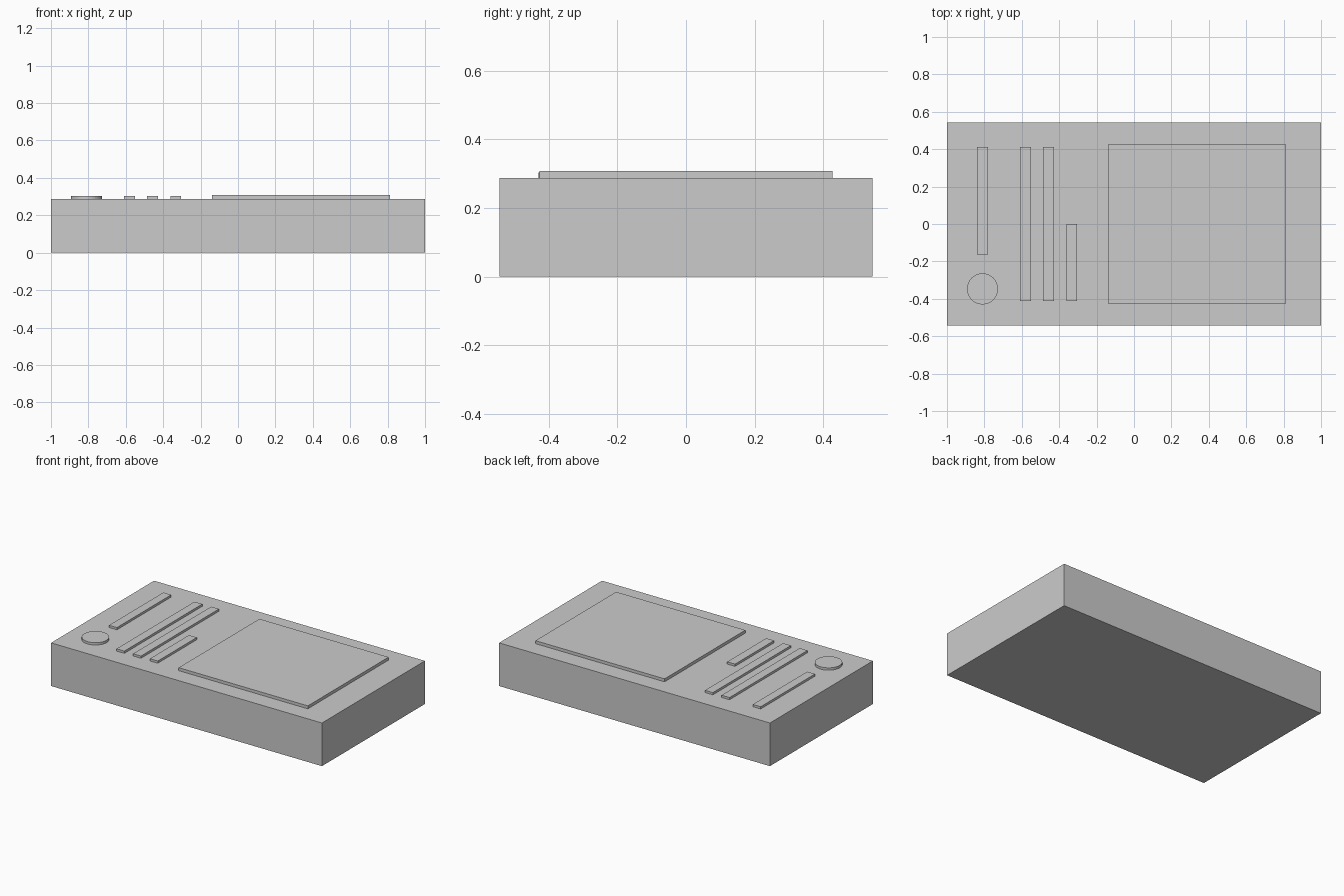
import bpy
import bmesh
from mathutils import Matrix, Vector

if "Cube" in bpy.data.objects:
    bpy.data.objects.remove(bpy.data.objects["Cube"])

TOP = 0.288  # height of the main body


def finish(name, bm):
    mesh = bpy.data.meshes.new(name)
    bm.to_mesh(mesh)
    bm.free()
    obj = bpy.data.objects.new(name, mesh)
    bpy.context.collection.objects.link(obj)
    return obj


def box(name, x, y, z):
    """Box from (min, max) ranges on each axis."""
    bm = bmesh.new()
    size = Vector((x[1] - x[0], y[1] - y[0], z[1] - z[0]))
    centre = Vector((sum(x), sum(y), sum(z))) / 2
    bmesh.ops.create_cube(bm, size=1, matrix=Matrix.Translation(centre) @ Matrix.Diagonal(size).to_4x4())
    return finish(name, bm)


def disc(name, x, y, radius, z0, z1, sides=32):
    bm = bmesh.new()
    bmesh.ops.create_cone(bm, cap_ends=True, segments=sides, radius1=radius, radius2=radius,
                          depth=z1 - z0, matrix=Matrix.Translation((x, y, (z0 + z1) / 2)))
    return finish(name, bm)


# Main body
box("body", (-1, 1), (-0.543, 0.543), (0, TOP))

# Large raised panel
box("panel", (-0.14, 0.814), (-0.426, 0.426), (TOP, 0.308))

# Raised strips: centre x, y range
strips = [(-0.81, -0.162, 0.411), (-0.58, -0.412, 0.411),
          (-0.457, -0.412, 0.411), (-0.333, -0.412, 0.0)]
for i, (x, y0, y1) in enumerate(strips, 1):
    box(f"strip_{i}", (x - 0.029, x + 0.029), (y0, y1), (TOP, 0.303))

# Round button
disc("button", -0.81, -0.347, 0.083, TOP, 0.304)
